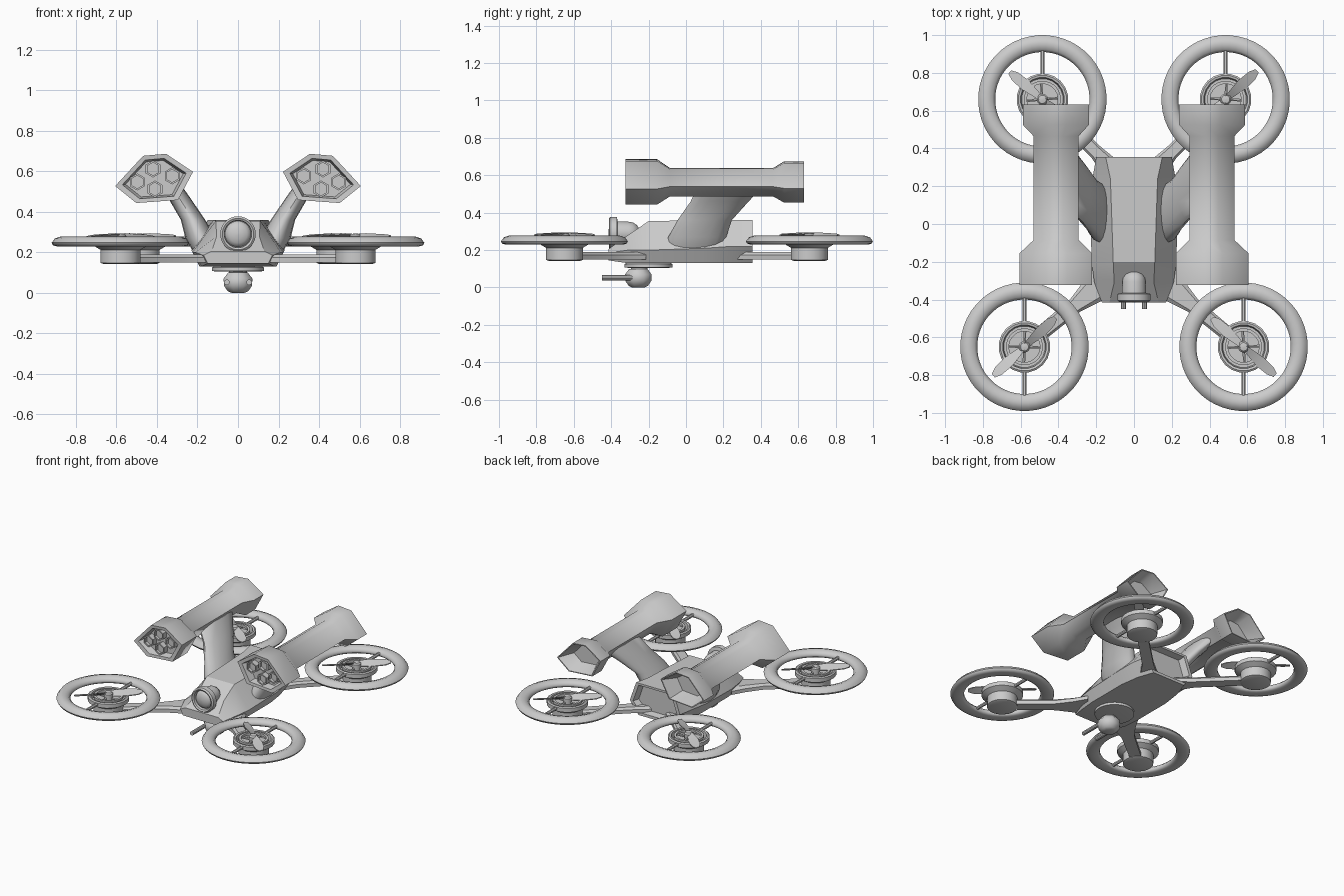
import bpy, bmesh, math
from mathutils import Vector, Matrix

if "Cube" in bpy.data.objects:
    bpy.data.objects.remove(bpy.data.objects["Cube"])


def finish(name, bm, angle=35):
    bmesh.ops.remove_doubles(bm, verts=bm.verts, dist=1e-5)
    bmesh.ops.recalc_face_normals(bm, faces=bm.faces)
    me = bpy.data.meshes.new(name)
    bm.to_mesh(me)
    bm.free()
    ob = bpy.data.objects.new(name, me)
    bpy.context.collection.objects.link(ob)
    bpy.ops.object.select_all(action='DESELECT')
    ob.select_set(True)
    bpy.context.view_layer.objects.active = ob
    bpy.ops.object.shade_smooth_by_angle(angle=math.radians(angle))
    return ob


def loft(name, sections, angle=35, loop=False):
    """Skin a list of equal-length point rings; caps both ends unless looped."""
    bm = bmesh.new()
    rings = [[bm.verts.new(p) for p in s] for s in sections]
    n = len(rings[0])
    pairs = list(zip(rings, rings[1:]))
    if loop:
        pairs.append((rings[-1], rings[0]))
    else:
        bm.faces.new(rings[0])
        bm.faces.new(rings[-1])
    for a, b in pairs:
        for i in range(n):
            j = (i + 1) % n
            bm.faces.new((a[i], a[j], b[j], b[i]))
    return finish(name, bm, angle)


def lathe(name, profile, loc, segs=24, rot=None, loop=False, angle=35):
    """Spin (radius, height) points around z, then rotate and place."""
    m = Matrix.Translation(loc) @ (rot or Matrix.Identity(4))
    secs = [[m @ Vector((r * math.cos(t), r * math.sin(t), h))
             for t in (2 * math.pi * (k + 0.5) / segs for k in range(segs))]
            for r, h in profile]
    return loft(name, secs, angle, loop)


def rod(name, a, b, r, segs=10):
    a, b = Vector(a), Vector(b)
    q = (b - a).to_track_quat('Z', 'Y').to_matrix().to_4x4()
    return lathe(name, [(r, 0), (r, (b - a).length)], a, segs, q)


FRONT = Matrix.Rotation(math.pi / 2, 4, 'X')    # lathe axis z -> -y

# Fuselage: (y, bottom w, bottom z, mid w, mid z, top w, top z)
stations = [(-0.415, .15, .145, .17, .185, .13, .205),
            (-0.31, .18, .13, .21, .20, .105, .28),
            (-0.20, .19, .13, .225, .20, .11, .355),
            (0.10, .19, .13, .23, .21, .12, .36),
            (0.24, .17, .13, .22, .22, .125, .36),
            (0.355, .13, .13, .20, .22, .15, .36),
            (0.355, .11, .15, .175, .22, .13, .345),
            (0.31, .10, .16, .16, .22, .12, .335)]
loft("fuselage", [[(-b, y, zb), (b, y, zb), (m, y, zm), (t, y, zt), (-t, y, zt), (-m, y, zm)]
                  for y, b, zb, m, zm, t, zt in stations], 30)

# Nose camera: rounded housing, flange and lens
housing = [(0.003, -0.15)] + [(0.062 * math.sin(a), -0.09 - 0.06 * math.cos(a))
                              for a in (0.4, 0.8, 1.2, 1.57)]
housing += [(0.064, -0.03), (0.088, -0.025), (0.088, 0.01), (0.078, 0.018), (0.068, 0.012), (0.066, -0.01)]
lathe("camera_housing", housing, (0, -0.395, 0.29), 24, FRONT)
lathe("camera_lens", [(0.064 * math.cos(a), -0.01 + 0.03 * math.sin(a))
                      for a in (0, 0.4, 0.8, 1.2, 1.52)], (0, -0.395, 0.29), 24, FRONT)

# Belly turret with twin barrels
lathe("turret_base", [(.11, .135), (.13, .125), (.13, .108), (.11, .105)], (0, -0.2, 0), 24)
lathe("turret_neck", [(.045, .08), (.045, .12)], (0, -0.25, 0), 12)
lathe("turret_body", [(.035, 0), (.055, .008), (.075, .035), (.077, .07), (.052, .1)],
      (0, -0.255, 0), 8, angle=50)
for s in (-1, 1):
    rod("turret_barrel", (s * .055, -.25, .052), (s * .055, -.45, .052), .014)

# Launcher pod outline in the front plane, relative to its centre
PC = (0.41, 0.56)
HEXA = [(.196, -.033), (.058, .116), (-.055, .126), (-.188, .037), (-.114, -.102), (.092, -.117)]
POD = [(-.27, .74), (-.32, .82), (-.323, 1), (-.155, 1), (-.085, .62), (.465, .62),
       (.525, .91), (.632, .91), (.632, .86), (.53, .58)]
TUBES = [(.009, .051), (.087, -.013), (-.085, .017), (0, -.048)]


def oval(c, hx, hy, n=16):
    return [(c[0] + hx * math.cos(2 * math.pi * k / n), c[1] + hy * math.sin(2 * math.pi * k / n), c[2])
            for k in range(n)]


for s, side in ((-1, "left"), (1, "right")):
    loft(side + "_launcher_pod", [[(s * (PC[0] + x * k), y, PC[1] + z * k) for x, z in HEXA]
                                  for y, k in POD], 48)
    for x, z in TUBES:
        lathe(side + "_launch_tube", [(.042, -.03), (.042, .04), (.032, .04), (.032, .02)],
              (s * (PC[0] + x), -.27, PC[1] + z), 6, FRONT)
    # Swept pylon from fuselage to pod
    pylon = [((.15, .04, .20), .07, .15), ((.185, .06, .27), .075, .155), ((.222, .10, .36), .06, .145),
             ((.285, .18, .46), .055, .155), ((.36, .25, .56), .06, .18)]
    loft(side + "_pylon", [oval((s * c[0], c[1], c[2]), hx, hy) for c, hx, hy in pylon], 50)

# Rotor profiles (radius, z)
RING = [(.34, .247), (.334, .235), (.315, .229), (.265, .229), (.252, .238), (.25, .252),
        (.264, .268), (.295, .278), (.325, .268)]
MOTOR = [(.085, .142), (.1, .148), (.1, .212), (.137, .234), (.137, .262), (.128, .268),
         (.116, .265), (.11, .225)]
HUB = [(.03, .22), (.03, .28), (.022, .29), (.004, .293)]
BLADE = [(.01, .014, .012), (.05, .02, .014), (.12, .03, .011), (.19, .026, .008), (.225, .012, .003)]


def rotor(name, cx, cy, ang):
    lathe(name + "_guard_ring", RING, (cx, cy, 0), 48, loop=True, angle=60)
    lathe(name + "_motor", MOTOR, (cx, cy, 0), 20)
    lathe(name + "_hub", HUB, (cx, cy, 0), 16)
    lathe(name + "_inner_ring", [(.098, .25), (.098, .268), (.082, .268), (.082, .25)],
          (cx, cy, 0), 24, loop=True)
    for k in range(4):
        a = ang + math.pi / 4 + k * math.pi / 2
        rod(name + "_inner_spoke", (cx, cy, .25),
            (cx + .09 * math.cos(a), cy + .09 * math.sin(a), .25), .008, 6)
    for s in (-1, 1):
        rod(name + "_strut", (cx, cy + s * .12, .25), (cx, cy + s * .265, .25), .012, 8)
        # Pitched propeller blade
        m = Matrix.Translation((cx, cy, .277)) @ Matrix.Rotation(ang + (s < 0) * math.pi, 4, 'Z')
        loft(name + "_blade", [[m @ Vector((r, w * c, h * c + t)) for c, t in
                                ((1, .003), (-1, .003), (-1, -.003), (1, -.003))]
                               for r, w, h in BLADE], 50)


def arm(name, pts):
    """Flat beam through (x, y, width) points with a chamfered section."""
    d = (Vector(pts[-1][:2]) - Vector(pts[0][:2])).normalized()
    secs = []
    for x, y, w in pts:
        h = w / 2
        secs.append([(x - d.y * u, y + d.x * u, z) for u, z in
                     ((-h, .15), (h, .15), (h, .175), (h * .7, .19), (-h * .7, .19), (-h, .175))])
    loft(name, secs, 30)


for s, side in ((-1, "left"), (1, "right")):
    rotor("front_" + side, s * .58, -.65, math.radians(-42 if s > 0 else 43))
    rotor("rear_" + side, s * .485, .66, math.radians(42 if s > 0 else 140))
    arm("front_%s_arm" % side, [(s * .15, -.29, .20), (s * .22, -.355, .14),
                                (s * .31, -.43, .085), (s * .56, -.635, .075)])
    arm("rear_%s_arm" % side, [(s * .10, .27, .12), (s * .20, .38, .075), (s * .47, .645, .07)])
